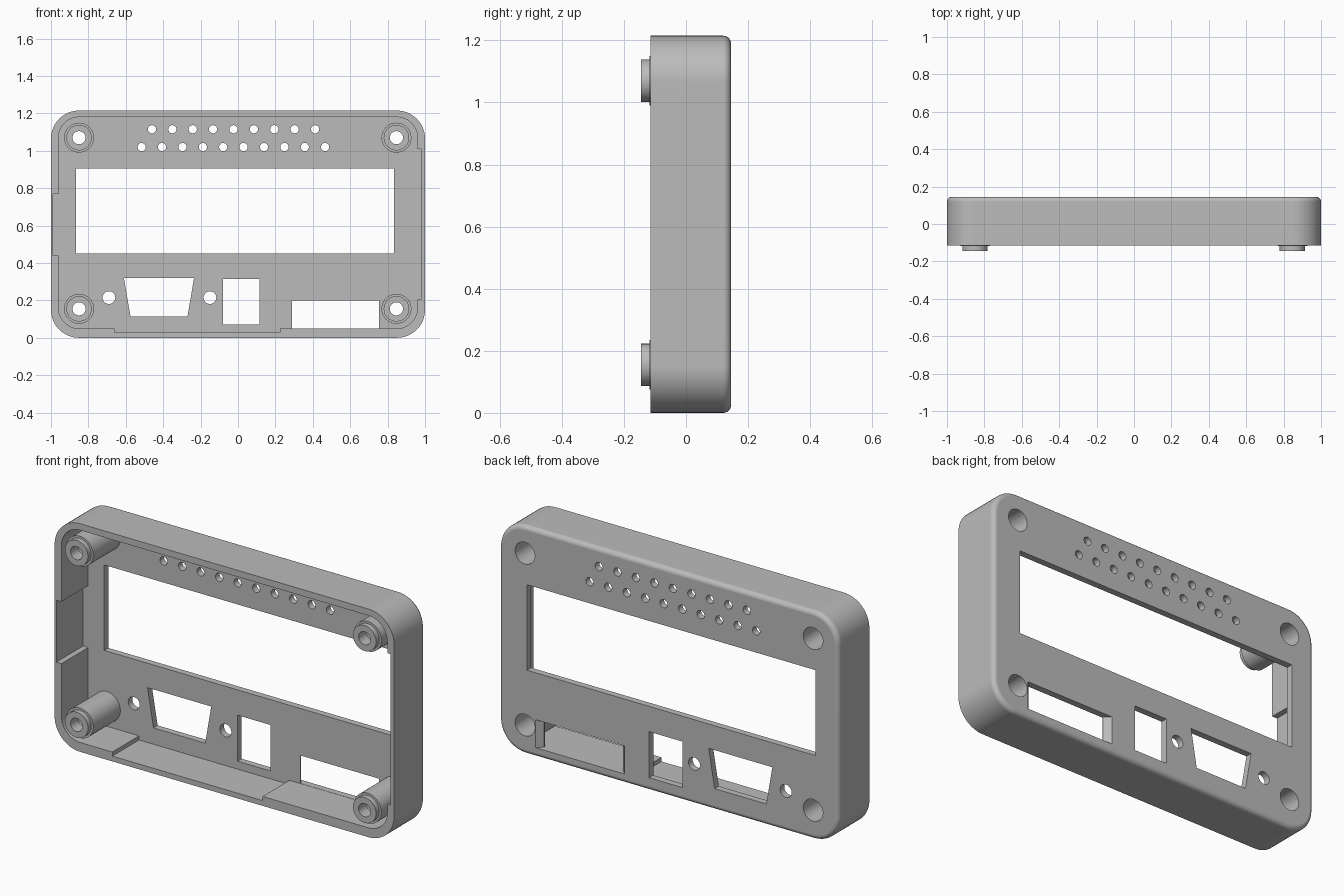
import bpy, bmesh
from math import sin, cos, pi, radians

cube = bpy.data.objects.get("Cube")
if cube:
    bpy.data.objects.remove(cube, do_unlink=True)

grey = bpy.data.materials.new("plain_grey")
grey.use_nodes = True
grey.diffuse_color = (0.5, 0.5, 0.5, 1)
grey.node_tree.nodes["Principled BSDF"].inputs["Base Color"].default_value = (0.5, 0.5, 0.5, 1)

FRONT, BACK, FLOOR = -0.115, 0.145, 0.11
HEIGHT = 1.215


def rect(x0, x1, z0, z1):
    return [(x0, z0), (x1, z0), (x1, z1), (x0, z1)]


def circle(x, z, r, n=32):
    return [(x + r * cos(2 * pi * i / n), z + r * sin(2 * pi * i / n)) for i in range(n)]


def round_rect(x0, x1, z0, z1, r, n=12):
    points = []
    centres = [(x1 - r, z1 - r), (x0 + r, z1 - r), (x0 + r, z0 + r), (x1 - r, z0 + r)]
    for k, (cx, cz) in enumerate(centres):
        for i in range(n + 1):
            a = pi / 2 * (k + i / n)
            points.append((cx + r * cos(a), cz + r * sin(a)))
    return points


def make_object(name, lofts):
    """Each loft is a list of (y, outline) sections, capped at both ends."""
    bm = bmesh.new()
    for sections in lofts:
        rings = [[bm.verts.new((x, y, z)) for x, z in pts] for y, pts in sections]
        for a, b in zip(rings, rings[1:]):
            for i in range(len(a)):
                j = (i + 1) % len(a)
                bm.faces.new((a[i], a[j], b[j], b[i]))
        bm.faces.new(rings[0])
        bm.faces.new(rings[-1])
    return finish(name, bm)


def finish(name, bm):
    bmesh.ops.recalc_face_normals(bm, faces=bm.faces)
    mesh = bpy.data.meshes.new(name)
    bm.to_mesh(mesh)
    bm.free()
    mesh.materials.append(grey)
    obj = bpy.data.objects.new(name, mesh)
    bpy.context.collection.objects.link(obj)
    return obj


def select(obj):
    bpy.ops.object.select_all(action='DESELECT')
    obj.select_set(True)
    bpy.context.view_layer.objects.active = obj


def cut(target, lofts):
    cutter = make_object("cutter", lofts)
    cutter.hide_render = True
    mod = target.modifiers.new("cut", 'BOOLEAN')
    mod.operation = 'DIFFERENCE'
    mod.solver = 'EXACT'
    mod.object = cutter
    select(target)
    bpy.ops.object.modifier_apply(modifier=mod.name)
    bpy.data.objects.remove(cutter, do_unlink=True)


def smooth(obj):
    select(obj)
    bpy.ops.object.shade_smooth_by_angle(angle=radians(30))
    mod = obj.modifiers.new("even_shading", 'WEIGHTED_NORMAL')
    mod.keep_sharp = True


def through(outline):
    return [(0.05, outline), (0.2, outline)]


# Outer shell with a rounded back edge
fillet = 0.025
sections = [(FRONT, 0)]
for i in range(7):
    a = pi / 2 * i / 6
    sections.append((BACK - fillet + fillet * sin(a), fillet * (1 - cos(a))))
shell = make_object("case_shell", [[
    (y, round_rect(-1 + d, 1 - d, d, HEIGHT - d, 0.15 - d)) for y, d in sections]])

# Hollow interior, open at the front
inside = round_rect(-0.96, 0.96, 0.05, 1.18, 0.11)
cut(shell, [[(-0.2, inside), (FLOOR, inside)]])

# Thinned stretches of the side and bottom walls
recesses = [rect(-0.99, -0.9, 0.44, 0.77),
            rect(0.9, 0.978, 0.205, 1.01),
            rect(-0.66, 0.225, 0.028, 0.06)]
cut(shell, [[(-0.2, r), (FLOOR, r)] for r in recesses])

# Face openings: display, connectors, fixing holes, vents and post holes
posts = [(x, z) for x in (-0.85, 0.847) for z in (0.155, 1.07)]
openings = [rect(-0.865, 0.835, 0.45, 0.905),
            [(-0.575, 0.115), (-0.27, 0.115), (-0.235, 0.32), (-0.61, 0.32)],
            rect(-0.08, 0.115, 0.07, 0.315)]
openings += [circle(x, 0.215, 0.034) for x in (-0.69, -0.15)]
openings += [circle(-0.46 + 0.109 * i, 1.115, 0.022, 20) for i in range(9)]
openings += [circle(-0.515 + 0.109 * i, 1.02, 0.022, 20) for i in range(10)]
openings += [circle(x, z, 0.058) for x, z in posts]
lofts = [through(o) for o in openings]

# Socket opening with flared sides
narrow, wide = rect(0.29, 0.755, 0.051, 0.2), rect(0.26, 0.785, 0.051, 0.2)
lofts.append([(0.05, narrow), (FLOOR + 0.005, narrow), (BACK, wide), (0.2, wide)])
cut(shell, lofts)
smooth(shell)


# Hollow screw posts with a stepped tip and a deep bore from the back
def make_post(name, cx, cz, n=40):
    profile = [(0.08, FLOOR + 0.002), (0.08, -0.118), (0.068, -0.118), (0.068, -0.145),
               (0.035, -0.145), (0.035, -0.08), (0.058, -0.08), (0.058, FLOOR + 0.002)]
    bm = bmesh.new()
    rings = [[bm.verts.new((x, y, z)) for x, z in circle(cx, cz, r, n)] for r, y in profile]
    for a, b in zip(rings, rings[1:] + rings[:1]):
        for i in range(n):
            j = (i + 1) % n
            bm.faces.new((a[i], a[j], b[j], b[i]))
    smooth(finish(name, bm))


names = ["right_lower_post", "right_upper_post", "left_lower_post", "left_upper_post"]
for name, (x, z) in zip(names, posts):
    make_post(name, x, z)
